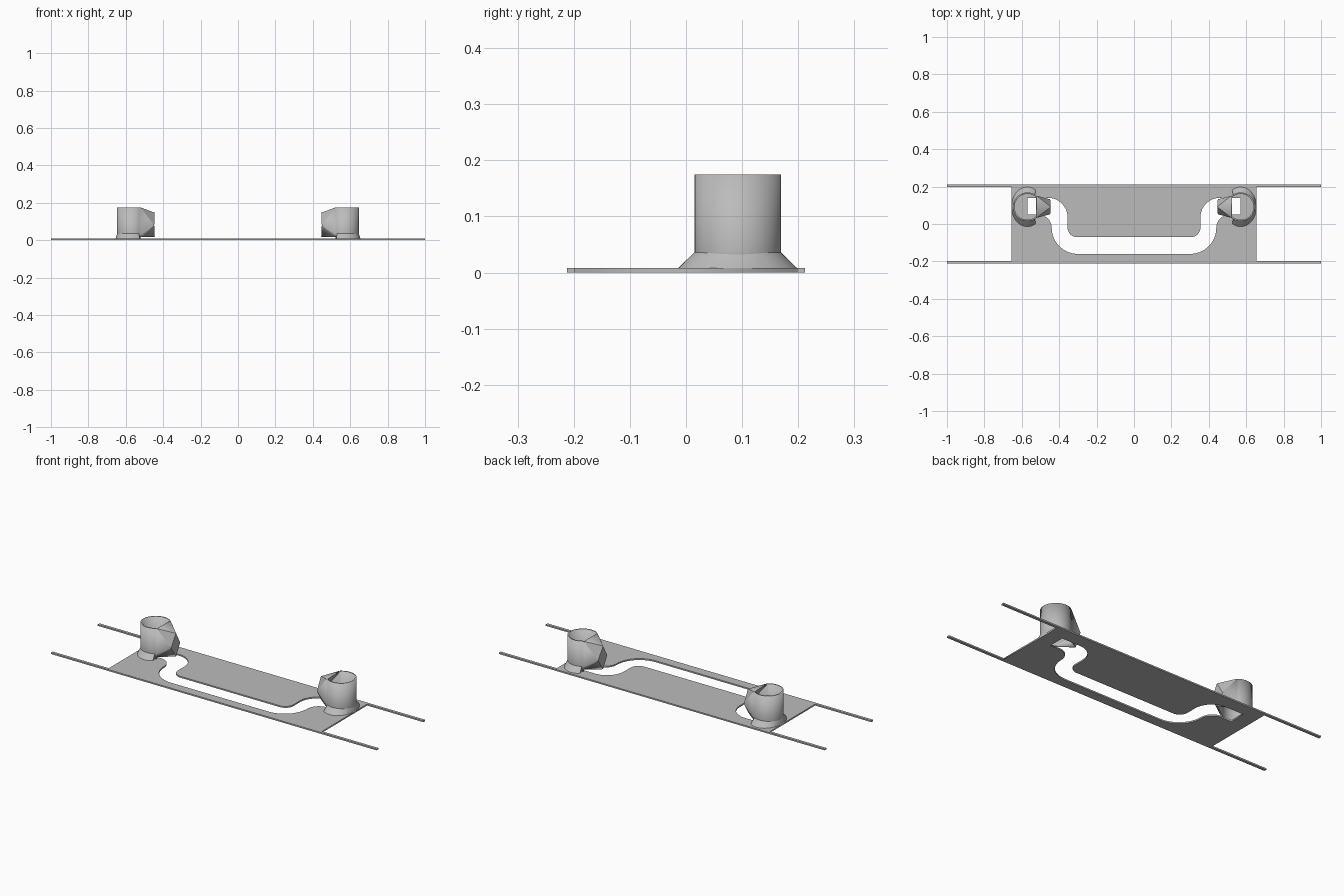
import bpy, bmesh
from math import sin, cos, radians

old = bpy.data.objects.get("Cube")
if old:
    bpy.data.objects.remove(old, do_unlink=True)

grey = bpy.data.materials.new("light grey")
grey.diffuse_color = (0.5, 0.5, 0.5, 1)
grey.use_nodes = True
grey.node_tree.nodes["Principled BSDF"].inputs["Base Color"].default_value = (0.5, 0.5, 0.5, 1)

THICK = 0.008
CX, CY, R = 0.57, 0.092, 0.077     # tube centre and radius
OPEN = 50                          # half angle where the spout joins the tube


def arc(cx, cy, rx, a0, a1, n=14, ry=None):
    ry = ry or rx
    steps = [radians(a0 + (a1 - a0) * i / n) for i in range(n + 1)]
    return [(cx + rx * cos(a), cy + ry * sin(a)) for a in steps]


def finish(name, bm, wall=0):
    bmesh.ops.remove_doubles(bm, verts=bm.verts, dist=1e-5)
    bmesh.ops.recalc_face_normals(bm, faces=bm.faces)
    mesh = bpy.data.meshes.new(name)
    bm.to_mesh(mesh)
    bm.free()
    ob = bpy.data.objects.new(name, mesh)
    bpy.context.collection.objects.link(ob)
    mesh.materials.append(grey)
    if wall:
        mod = ob.modifiers.new("wall", 'SOLIDIFY')
        mod.thickness, mod.offset = wall, -1
    select(ob)
    bpy.ops.object.shade_smooth_by_angle(angle=radians(25))
    return ob


def select(ob):
    bpy.ops.object.select_all(action='DESELECT')
    ob.select_set(True)
    bpy.context.view_layer.objects.active = ob


def loft(bm, rings):
    rows = [[bm.verts.new(p) for p in ring] for ring in rings]
    for low, high in zip(rows, rows[1:]):
        for i in range(len(low) - 1):
            bm.faces.new((low[i], low[i + 1], high[i + 1], high[i]))


# Flat plate with a curved slot that runs between the tubes
half = arc(0.30, -0.02, 0.14, -90, 0)
half += arc(0.51, -0.02, 0.07, 180, 90)
half += [(0.57, 0.05), (0.57, 0.14)]
half += arc(0.46, 0.035, 0.105, 90, 180)
half += arc(0.305, -0.02, 0.05, 0, -90)
slot = half + [(-x, y) for x, y in reversed(half)]
edge = [(-0.655, -0.2), (0.655, -0.2), (0.655, 0.2), (-0.655, 0.2)]
curve = bpy.data.curves.new("plate", 'CURVE')
curve.dimensions, curve.fill_mode, curve.extrude = '2D', 'BOTH', THICK / 2
for loop in (edge, slot):
    spline = curve.splines.new('POLY')
    spline.points.add(len(loop) - 1)
    for point, (x, y) in zip(spline.points, loop):
        point.co = (x, y, 0, 1)
    spline.use_cyclic_u = True
plate = bpy.data.objects.new("plate", curve)
bpy.context.collection.objects.link(plate)
plate.location.z = THICK / 2
curve.materials.append(grey)
select(plate)
bpy.ops.object.convert(target='MESH')

# Long thin rails along the front and back edges
for name, y in (("front_rail", -0.205), ("back_rail", 0.205)):
    bm = bmesh.new()
    bmesh.ops.create_cube(bm, size=1)
    for v in bm.verts:
        v.co = (v.co.x * 2, y + v.co.y * 0.015, (v.co.z + 0.5) * THICK)
    finish(name, bm)

for side, s in (("left", 1), ("right", -1)):
    def place(points, z):
        return [(s * (CX - (x - CX)), y, z) for x, y in points]

    # Upright tube, open on the inner side where the spout joins
    ring = arc(CX, CY, R, OPEN, 360 - OPEN, 36)
    bm = bmesh.new()
    loft(bm, [place(ring, 0.004), place(ring, 0.037), place(ring, 0.175)])

    # Pointed spout that closes the tube and leans toward the middle
    def vert(x, y, z):
        return bm.verts.new((s * x, CY + y, z))
    ax, ay = CX - R * cos(radians(OPEN)), R * sin(radians(OPEN))
    tip = vert(0.445, 0, 0.147)
    base = vert(0.445, 0, 0.018)
    mids, tops = [], []
    for m in (1, -1):
        top, knee, low = vert(ax, m * ay, 0.175), vert(ax, m * ay, 0.037), vert(ax, m * ay, 0.018)
        mid = vert(0.448, m * 0.04, 0.08)
        for f in ((top, tip, mid), (top, mid, knee), (knee, mid, low), (low, mid, base)):
            bm.faces.new(f)
        mids.append(mid)
        tops.append(top)
    bm.faces.new((tops[0], tops[1], tip))
    bm.faces.new((tip, mids[0], mids[1]))
    bm.faces.new((base, mids[1], mids[0]))
    finish(side + "_tube", bm, 0.008)

    # Flared foot around the tube
    bm = bmesh.new()
    foot = arc(CX, CY, 0.085, OPEN + 8, 352 - OPEN, 36, 0.106)
    neck = arc(CX, CY, R - 0.002, OPEN + 8, 352 - OPEN, 36)
    loft(bm, [place(neck, THICK / 2), place(foot, THICK / 2), place(foot, THICK), place(neck, 0.038)])
    bm.verts.ensure_lookup_table()
    n = len(foot)
    for i in (0, n - 1):
        bm.faces.new([bm.verts[i + n * k] for k in range(4)])
    finish(side + "_foot", bm)
